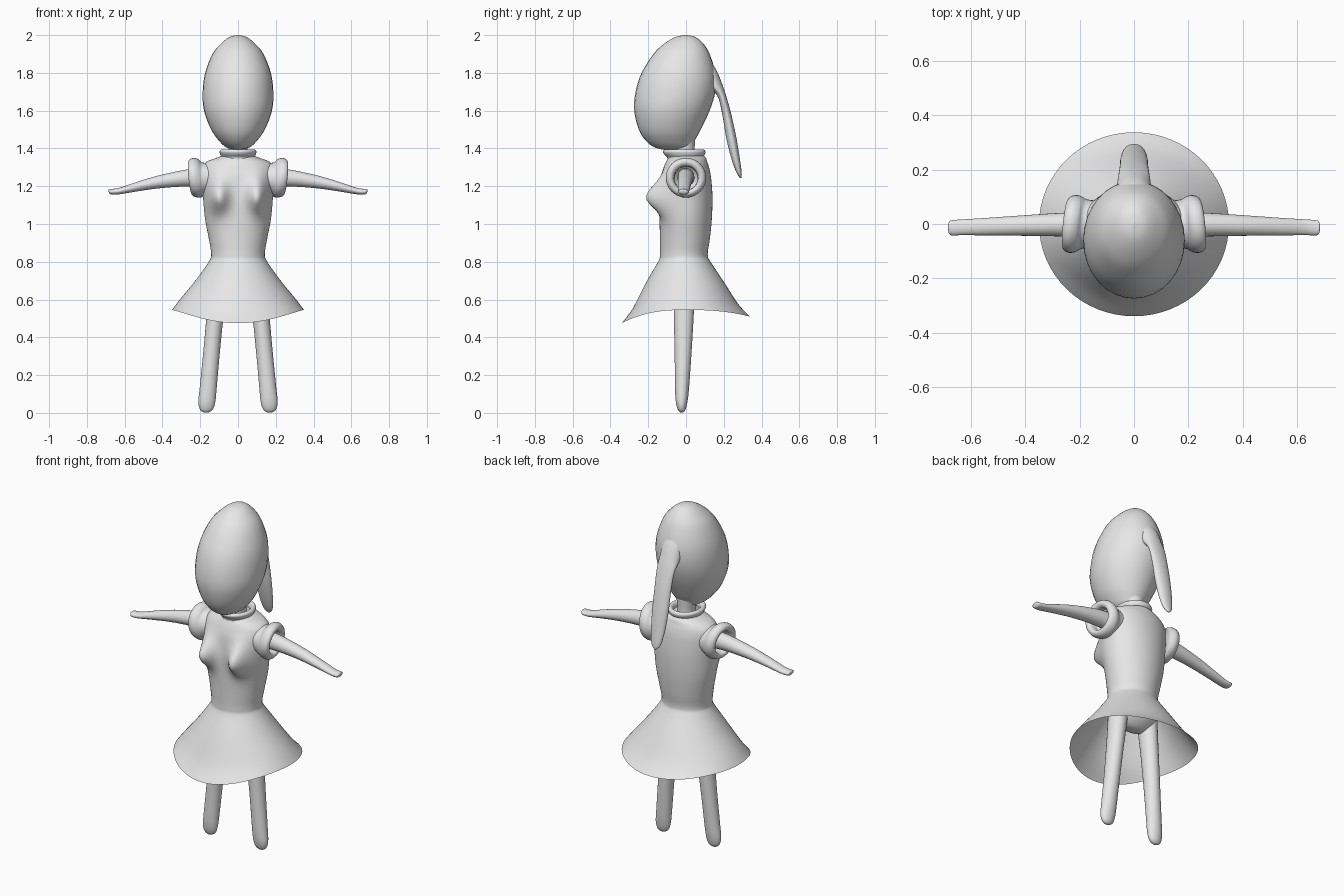
import bpy, bmesh, math
from mathutils import Vector

grey = bpy.data.materials.new("plain grey")
grey.diffuse_color = (0.8, 0.8, 0.8, 1)


def catmull(rows, steps):
    """Smoothly interpolate rows of numbers."""
    out = []
    for i in range(len(rows) - 1):
        a, b = rows[max(i - 1, 0)], rows[i]
        c, d = rows[i + 1], rows[min(i + 2, len(rows) - 1)]
        for s in range(steps):
            t = s / steps
            out.append([0.5 * (2 * q + (r - p) * t + (2 * p - 5 * q + 4 * r - w) * t * t
                               + (3 * q - p - 3 * r + w) * t ** 3)
                        for p, q, r, w in zip(a, b, c, d)])
    return out + [list(rows[-1])]


def loft(name, rows, axis="z", sides=32, steps=4, cap_start=True, cap_end=True, warp=None):
    """Skin ellipses given as (x, y, z, radius, radius) across the axis."""
    bm = bmesh.new()
    rings = []
    for x, y, z, a, b in catmull(rows, steps):
        a, b = max(a, 0.001), max(b, 0.001)
        ring = []
        for k in range(sides):
            t = 2 * math.pi * k / sides
            u, v = a * math.cos(t), b * math.sin(t)
            p = Vector((x + u, y + v, z)) if axis == "z" else Vector((x, y + u, z + v))
            ring.append(bm.verts.new(warp(p, t) if warp else p))
        rings.append(ring)
    for r, s in zip(rings, rings[1:]):
        for k in range(sides):
            n = (k + 1) % sides
            bm.faces.new((r[k], r[n], s[n], s[k]))
    if cap_start:
        bm.faces.new(rings[0])
    if cap_end:
        bm.faces.new(rings[-1])
    bmesh.ops.recalc_face_normals(bm, faces=bm.faces)
    for f in bm.faces:
        f.smooth = True
    mesh = bpy.data.meshes.new(name)
    bm.to_mesh(mesh)
    bm.free()
    mesh.materials.append(grey)
    ob = bpy.data.objects.new(name, mesh)
    bpy.context.collection.objects.link(ob)
    return ob


def span(z, back, front, half_width):
    """Upright ring from its back and front y limits."""
    return (0, (back + front) / 2, z, half_width, (back - front) / 2)


# Head: egg with the chin pushed forward
loft("head", [span(*r) for r in (
    (2.0, 0.005, -0.005, 0.004), (1.99, 0.05, -0.055, 0.045), (1.955, 0.092, -0.115, 0.09),
    (1.9, 0.125, -0.172, 0.135), (1.8, 0.155, -0.235, 0.174), (1.7, 0.155, -0.267, 0.187),
    (1.6, 0.125, -0.274, 0.18), (1.5, 0.078, -0.25, 0.142), (1.44, 0.045, -0.212, 0.1),
    (1.405, 0.02, -0.165, 0.06), (1.392, -0.04, -0.11, 0.004))])

# Ponytail hanging from the back of the head
loft("ponytail", [span(*r) for r in (
    (1.9, 0.10, 0.04, 0.03), (1.82, 0.158, 0.06, 0.06), (1.74, 0.192, 0.10, 0.062),
    (1.68, 0.212, 0.165, 0.056), (1.58, 0.24, 0.192, 0.052), (1.45, 0.268, 0.214, 0.05),
    (1.34, 0.286, 0.242, 0.042), (1.27, 0.295, 0.268, 0.028), (1.243, 0.293, 0.286, 0.004))],
    sides=24)

# Neck and rolled collar
loft("neck", [span(1.3, 0.05, -0.07, 0.055), span(1.38, 0.045, -0.06, 0.048),
              span(1.46, 0.05, -0.06, 0.06)])
loft("collar", [span(*r) for r in (
    (1.33, 0.098, -0.1, 0.098), (1.352, 0.09, -0.1, 0.088), (1.368, 0.1, -0.115, 0.094),
    (1.384, 0.103, -0.122, 0.098), (1.395, 0.092, -0.11, 0.086),
    (1.384, 0.075, -0.09, 0.07), (1.35, 0.07, -0.085, 0.065))], cap_start=False)


def dress_shape(p, t):
    """Push out the bust and drop the hem at the front and back."""
    if p.y < 0:
        bump = math.exp(-((abs(p.x) - 0.105) / 0.052) ** 2
                        - ((p.z - 1.14) / (0.09 if p.z > 1.14 else 0.075)) ** 2)
        p.y -= 0.095 * bump
    if p.z < 0.8:
        drop = 0.07 if p.y < 0 else 0.035
        p.z -= drop * abs(math.sin(t)) ** 2.5 * ((0.8 - p.z) / 0.255) ** 2
    return p


# Dress: bodice flowing into an open flared skirt
loft("dress", [span(*r) for r in (
    (1.365, 0.09, -0.09, 0.075), (1.35, 0.105, -0.095, 0.115), (1.33, 0.112, -0.105, 0.165),
    (1.3, 0.122, -0.118, 0.19), (1.25, 0.132, -0.132, 0.196), (1.15, 0.14, -0.14, 0.186),
    (1.03, 0.137, -0.14, 0.175), (0.92, 0.126, -0.138, 0.154), (0.84, 0.115, -0.138, 0.142),
    (0.8, 0.13, -0.148, 0.155), (0.7, 0.2, -0.212, 0.226), (0.6, 0.275, -0.28, 0.308),
    (0.545, 0.338, -0.34, 0.35))], sides=64, steps=5, cap_end=False, warp=dress_shape)

# Hips under the skirt
loft("hips", [span(0.84, 0.09, -0.11, 0.12), span(0.76, 0.095, -0.11, 0.15),
              span(0.69, 0.07, -0.09, 0.13), span(0.65, 0.03, -0.05, 0.07),
              span(0.64, 0.0, -0.02, 0.004)])

for side, s in (("right", 1), ("left", -1)):
    # Puffed sleeve with a rolled cuff and a hollow opening
    loft(side + "_sleeve", [(s * x, y, z, a, b) for x, y, z, a, b in (
        (0.13, 0.0, 1.245, 0.085, 0.08), (0.18, 0.0, 1.24, 0.09, 0.085),
        (0.2, 0.0, 1.243, 0.1, 0.1), (0.222, 0.0, 1.245, 0.107, 0.105),
        (0.245, 0.0, 1.245, 0.1, 0.098), (0.254, 0.0, 1.245, 0.083, 0.082),
        (0.242, 0.0, 1.243, 0.066, 0.065), (0.2, 0.0, 1.243, 0.062, 0.062))],
        axis="x",
        warp=lambda p, t, s=s: Vector((p.x + s * ((p.z - 1.245) * 0.1 - p.y * 0.1), p.y, p.z)))
    # Tapering arm
    loft(side + "_arm", [(s * x, y, z, a, b) for x, y, z, a, b in (
        (0.16, 0.0, 1.245, 0.046, 0.05), (0.25, -0.002, 1.245, 0.044, 0.046),
        (0.35, -0.004, 1.234, 0.04, 0.039), (0.45, -0.007, 1.217, 0.036, 0.032),
        (0.55, -0.01, 1.194, 0.032, 0.024), (0.63, -0.012, 1.174, 0.029, 0.017),
        (0.67, -0.014, 1.171, 0.028, 0.015), (0.682, -0.014, 1.175, 0.022, 0.011),
        (0.686, -0.014, 1.178, 0.003, 0.002))], axis="x", sides=24)
    # Leg ending in a rounded foot
    loft(side + "_leg", [(s * x, y, z, a, b) for x, y, z, a, b in (
        (0.1, -0.01, 0.74, 0.052, 0.06), (0.113, -0.011, 0.6, 0.048, 0.055),
        (0.123, -0.012, 0.5, 0.045, 0.052), (0.142, -0.016, 0.3, 0.044, 0.044),
        (0.158, -0.021, 0.13, 0.045, 0.037), (0.165, -0.023, 0.06, 0.045, 0.031),
        (0.167, -0.023, 0.022, 0.036, 0.022), (0.168, -0.023, 0.006, 0.02, 0.012),
        (0.168, -0.023, 0.001, 0.002, 0.002))], sides=24)
